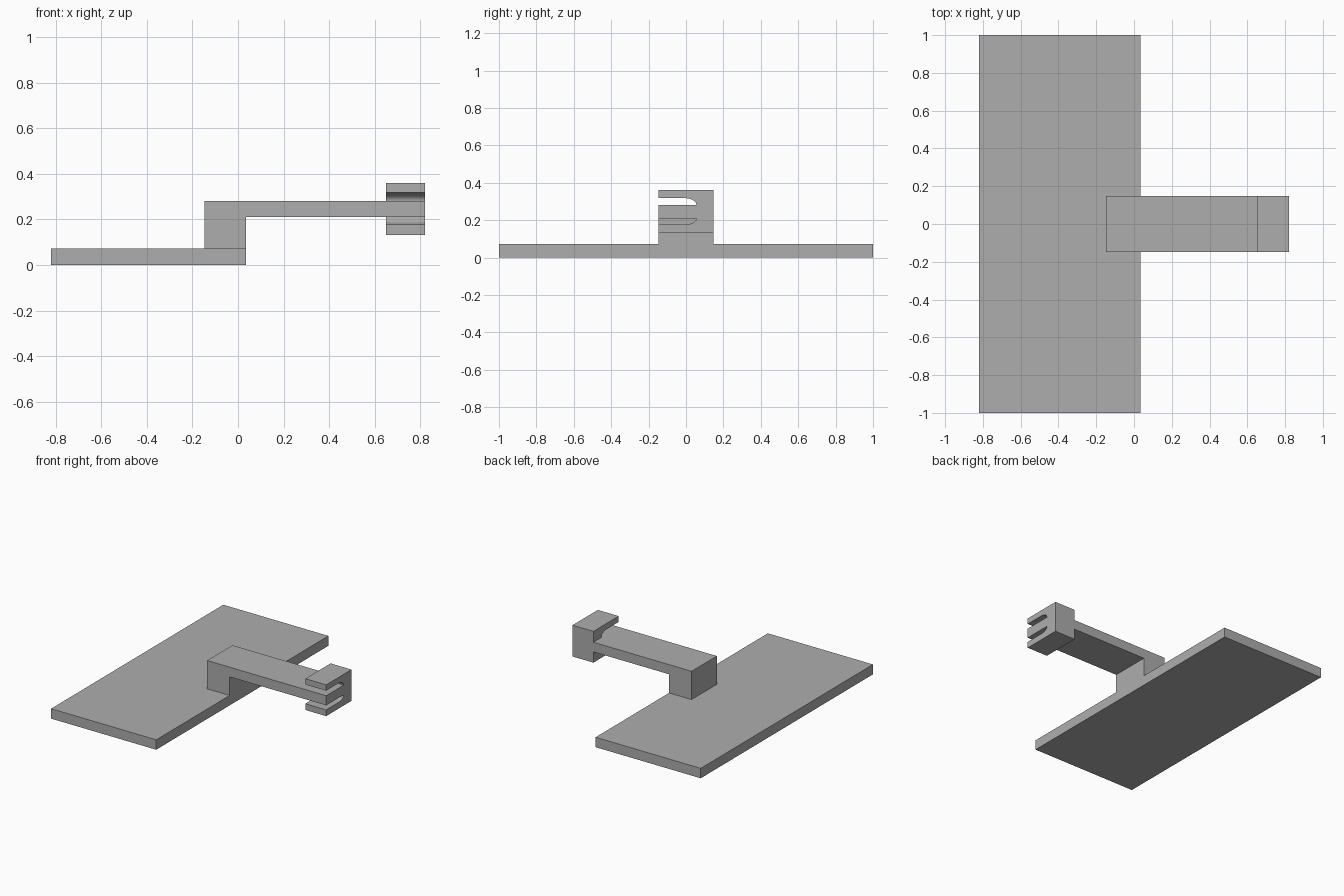
import bpy
import bmesh
from math import sin, cos, pi, radians
from mathutils import Vector

if "Cube" in bpy.data.objects:
    bpy.data.objects.remove(bpy.data.objects["Cube"], do_unlink=True)

# Single grey material
GREY = (0.42, 0.42, 0.42, 1.0)
grey = bpy.data.materials.new("plain grey")
grey.use_nodes = True
grey.diffuse_color = GREY
grey.node_tree.nodes["Principled BSDF"].inputs["Base Color"].default_value = GREY


def extrude_profile(name, points, depth):
    """Make a solid by sweeping a flat outline along the depth vector."""
    bm = bmesh.new()
    face = bm.faces.new([bm.verts.new(p) for p in points])
    swept = bmesh.ops.extrude_face_region(bm, geom=[face], use_keep_orig=True)
    moved = [v for v in swept["geom"] if isinstance(v, bmesh.types.BMVert)]
    bmesh.ops.translate(bm, verts=moved, vec=Vector(depth))
    bmesh.ops.recalc_face_normals(bm, faces=bm.faces)
    mesh = bpy.data.meshes.new(name)
    bm.to_mesh(mesh)
    bm.free()
    mesh.materials.append(grey)
    obj = bpy.data.objects.new(name, mesh)
    bpy.context.collection.objects.link(obj)
    return obj


# Shared dimensions
left, edge, clip_x, tip = -0.82, 0.035, 0.65, 0.82
plate_top, arm_low, arm_high = 0.073, 0.21, 0.281
half = 0.147

# Flat base plate
extrude_profile("base_plate",
                [(left, -1, 0), (edge, -1, 0), (edge, -1, plate_top), (left, -1, plate_top)],
                (0, 2, 0))

# Post and arm in one bent piece
outline = [(-0.148, plate_top), (edge, plate_top), (edge, arm_low),
           (clip_x, arm_low), (clip_x, arm_high), (-0.148, arm_high)]
extrude_profile("post_and_arm", [(x, -half, z) for x, z in outline], (0, 2 * half, 0))


# Clip with two slots, each ending in a quarter ellipse
def slot(inner_z, outer_z, steps=12):
    start, length = -0.005, 0.061
    curve = [(start + length * sin(t), inner_z + (outer_z - inner_z) * cos(t))
             for t in (i * pi / 2 / steps for i in range(steps + 1))]
    return [(-half, outer_z)] + curve + [(-half, inner_z)]


clip_outline = [(-half, 0.131), (half, 0.131), (half, 0.361), (-half, 0.361)]
clip_outline += slot(arm_high, 0.318) + slot(arm_low, 0.177)[::-1]
clip = extrude_profile("slotted_clip", [(clip_x, y, z) for y, z in clip_outline],
                       (tip - clip_x, 0, 0))

# Smooth the curved slot ends, keep the corners sharp
bpy.ops.object.select_all(action="DESELECT")
clip.select_set(True)
bpy.context.view_layer.objects.active = clip
bpy.ops.object.shade_smooth_by_angle(angle=radians(30))
